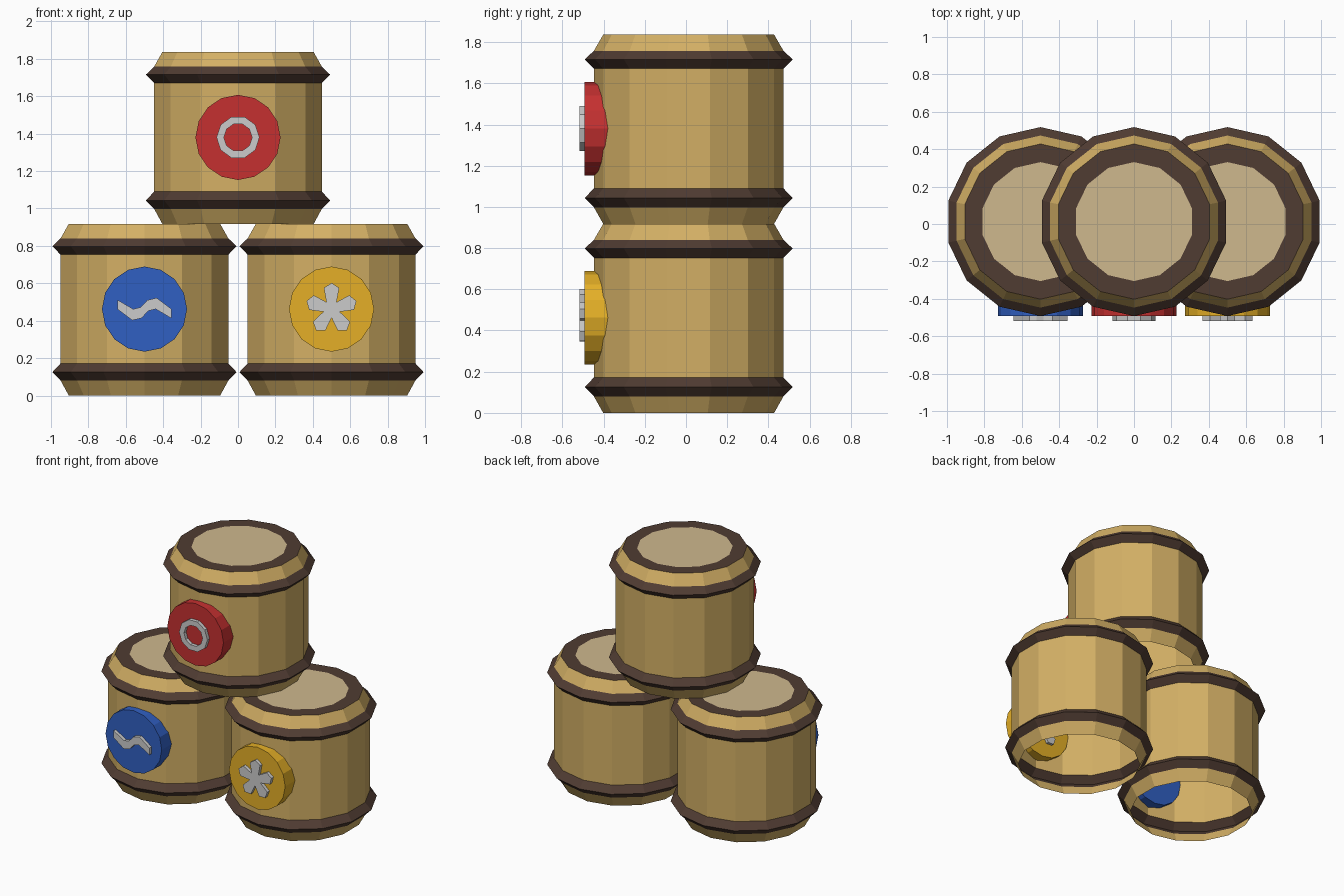
import bpy, bmesh
from math import sin, cos, pi, radians

if "Cube" in bpy.data.objects:
    bpy.data.objects.remove(bpy.data.objects["Cube"])

SIDES = 14
CY = 0.013          # barrel axis in y


def material(name, rgb):
    m = bpy.data.materials.new(name)
    m.diffuse_color = (*rgb, 1)
    m.use_nodes = True
    m.node_tree.nodes["Principled BSDF"].inputs["Base Color"].default_value = m.diffuse_color
    return m


WOOD = material("wood", (0.65, 0.43, 0.13))
LID = material("lid_wood", (0.62, 0.48, 0.27))
DARK = material("dark_band", (0.08, 0.045, 0.032))
BLUE = material("blue", (0.03, 0.115, 0.54))
RED = material("red", (0.56, 0.03, 0.03))
YELLOW = material("yellow", (0.78, 0.43, 0.02))


def finish(bm, name, loc, mats=()):
    me = bpy.data.meshes.new(name)
    bm.to_mesh(me)
    bm.free()
    for m in mats:
        me.materials.append(m)
    ob = bpy.data.objects.new(name, me)
    ob.location = loc
    bpy.context.collection.objects.link(ob)
    return ob


def polygon(n, r, start=0.0):
    return [(r * cos(start + 2 * pi * i / n), r * sin(start + 2 * pi * i / n))
            for i in range(n)]


# Barrel shell: lathed profile, open underneath, closed by a lid
def barrel(name, x, z):
    profile = [(0.415, 0), (0.46, 0.08), (0.505, 0.125), (0.46, 0.172),
               (0.46, 0.753), (0.505, 0.798), (0.46, 0.84), (0.415, 0.918),
               (0.318, 0.918)]
    bands = [0, 1, 1, 0, 1, 1, 0, 1]
    bm = bmesh.new()
    rows = [[bm.verts.new((px, py, h)) for px, py in polygon(SIDES, r, -pi / 2)]
            for r, h in profile]
    for lower, upper, band in zip(rows, rows[1:], bands):
        for i in range(SIDES):
            j = (i + 1) % SIDES
            f = bm.faces.new((lower[i], lower[j], upper[j], upper[i]))
            f.material_index = band
    bm.faces.new(rows[-1]).material_index = 2
    finish(bm, name, (x, CY, z), (WOOD, DARK, LID))


# Solid extruded along y from an x-z outline, with an optional matching hole
def plate(name, outline, x, z, front, back, mats=(), hole=None):
    bm = bmesh.new()

    def loop(pts, y):
        return [bm.verts.new((px, y, pz)) for px, pz in pts]

    def bridge(a, b):
        for i in range(len(a)):
            j = (i + 1) % len(a)
            bm.faces.new((a[i], a[j], b[j], b[i]))

    f, b = loop(outline, front), loop(outline, back)
    bridge(f, b)
    if hole:
        hf, hb = loop(hole, front), loop(hole, back)
        bridge(hf, hb)
        bridge(f, hf)
        bridge(b, hb)
    else:
        bm.faces.new(f)
        bm.faces.new(b)
    bmesh.ops.recalc_face_normals(bm, faces=bm.faces[:])
    finish(bm, name, (x, 0, z), mats)


# Emblem outlines
half_wave = [(-0.145, 0.05), (-0.06, 0.0), (-0.02, 0.01),
             (0.015, 0.048), (0.065, 0.06), (0.145, 0.0)]
wave = half_wave + [(-px, -pz) for px, pz in half_wave]

star = []
for k in range(5):
    for r, off in ((0.12, -20), (0.14, 0), (0.12, 20), (0.046, 36)):
        a = radians(90 + 72 * k + off)
        star.append((r * cos(a), r * sin(a)))

# Stack: two barrels below, one on top, each with a badge and a grey emblem
stack = [("left", -0.5, 0.0, BLUE, wave, None),
         ("right", 0.5, 0.0, YELLOW, star, None),
         ("top", 0.0, 0.918, RED, polygon(10, 0.115), polygon(10, 0.075))]

for side, x, z, colour, emblem, hole in stack:
    barrel(side + "_barrel", x, z)
    plate(side + "_badge", polygon(16, 0.2275), x, z + 0.462,
          -0.493, -0.375, (colour,))
    plate(side + "_emblem", emblem, x, z + 0.462, -0.518, -0.355, (), hole)
